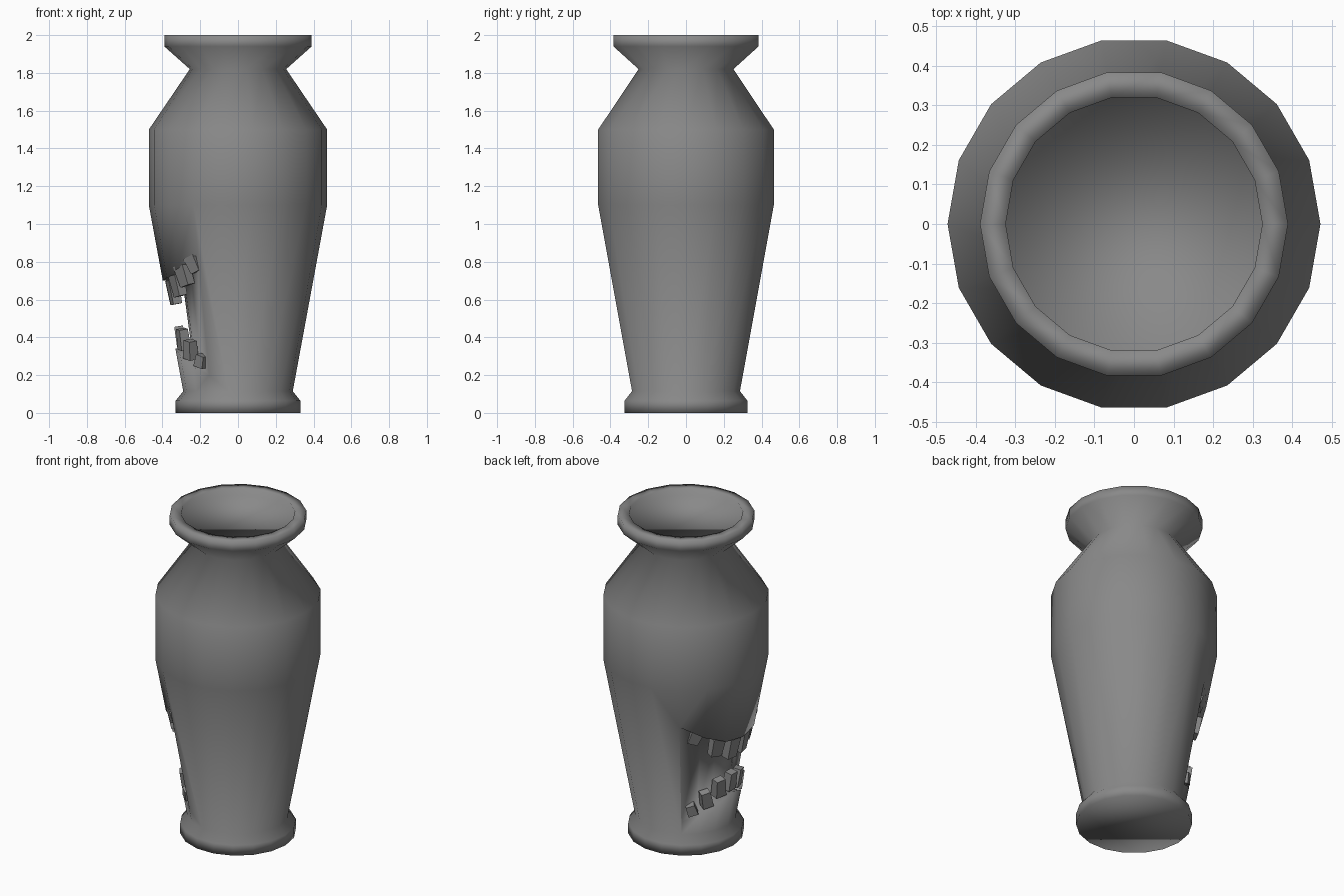
import bpy, bmesh
from math import radians, cos, sin
from mathutils import Matrix, Vector

if "Cube" in bpy.data.objects:
    bpy.data.objects.remove(bpy.data.objects["Cube"])

SIDES = 18
STEP = 360 / SIDES
# profile (radius, height) from foot to the shallow recess in the rim
PROFILE = [(0.33, 0), (0.33, 0.065), (0.29, 0.115), (0.472, 1.10), (0.472, 1.50),
           (0.255, 1.82), (0.39, 1.94), (0.39, 2.0), (0.325, 2.0), (0.325, 1.96)]
WALL = 2                       # profile segment that carries the mouth
FIRST, LAST = 6, 12            # mouth columns: 120 to 240 degrees

# lip heights and recess depth, from the corner to the middle
UPPER = [0.85, 0.77, 0.715, 0.70]
LOWER = [0.20, 0.245, 0.30, 0.34]
DEPTH = [1.0, 0.80, 0.76, 0.74]

stone = bpy.data.materials.new("dark_grey")
stone.diffuse_color = (0.25, 0.25, 0.25, 1)
stone.use_nodes = True
stone.node_tree.nodes["Principled BSDF"].inputs["Base Color"].default_value = stone.diffuse_color


def polar(r, deg, z):
    return Vector((r * cos(radians(deg)), r * sin(radians(deg)), z))


def wall_radius(z):
    (r0, z0), (r1, z1) = PROFILE[WALL], PROFILE[WALL + 1]
    return r0 + (r1 - r0) * (z - z0) / (z1 - z0)


def finish(bm, name, angle):
    mesh = bpy.data.meshes.new(name)
    bm.to_mesh(mesh)
    bm.free()
    mesh.materials.append(stone)
    ob = bpy.data.objects.new(name, mesh)
    bpy.context.collection.objects.link(ob)
    bpy.ops.object.select_all(action='DESELECT')
    ob.select_set(True)
    bpy.context.view_layer.objects.active = ob
    bpy.ops.object.shade_smooth_by_angle(angle=radians(angle))
    return ob


# mouth columns: wall below, lower ledge, recessed back, upper ledge, wall above
bm = bmesh.new()
rings = [[bm.verts.new(polar(r, i * STEP, z)) for i in range(SIDES)] for r, z in PROFILE]
columns = []
for i in range(FIRST, LAST + 1):
    k = min(i - FIRST, LAST - i)
    lo, hi = (bm.verts.new(polar(wall_radius(z), i * STEP, z)) for z in (LOWER[k], UPPER[k]))
    lo_in, hi_in = lo, hi
    if k:
        lo_in, hi_in = (bm.verts.new(polar(wall_radius(z) * DEPTH[k], i * STEP, z))
                        for z in (LOWER[k], UPPER[k]))
    columns.append((rings[WALL][i], lo, lo_in, hi_in, hi, rings[WALL + 1][i]))
for c, d in zip(columns, columns[1:]):
    for n in range(5):
        bm.faces.new(list(dict.fromkeys((c[n], d[n], d[n + 1], c[n + 1]))))

# vase body around the mouth; the neighbours share the mouth corners
for s in range(len(rings) - 1):
    a, b = rings[s], rings[s + 1]
    for i in range(SIDES):
        if s == WALL and FIRST <= i < LAST:
            continue
        j = (i + 1) % SIDES
        loop = [a[i], a[j], b[j], b[i]]
        if s == WALL and j == FIRST:
            loop[2:2] = [columns[0][1], columns[0][4]]
        if s == WALL and i == LAST:
            loop += [columns[-1][4], columns[-1][1]]
        bm.faces.new(loop)
bm.faces.new(rings[0][::-1])
bm.faces.new(rings[-1])
finish(bm, "vase_body", 180)


# teeth: tapered blocks, leaning with the wall and fanned along the lips
def tooth(bm, deg, r, z, size, roll, taper):
    m = (Matrix.Translation(polar(r, deg, z)) @ Matrix.Rotation(radians(deg), 4, 'Z')
         @ Matrix.Rotation(radians(10), 4, 'Y') @ Matrix.Rotation(radians(roll), 4, 'X'))
    for v in bmesh.ops.create_cube(bm, size=1)['verts']:
        f = 0.85 if v.co.z * taper > 0 else 1.0
        v.co = m @ Vector((v.co.x * size[0] * f, v.co.y * size[1] * f, v.co.z * size[2]))


def tooth_row(name, row, taper):
    bm = bmesh.new()
    for off, r, z, size, roll in row:
        tooth(bm, 180 + off, r, z, size, roll, taper)
    finish(bm, name, 30)


BIG, MID, SMALL = (0.055, 0.085, 0.13), (0.055, 0.08, 0.115), (0.055, 0.07, 0.09)
tooth_row("upper_teeth", [
    (-47, 0.365, 0.765, SMALL, -20),
    (-26, 0.355, 0.68, MID, -6),
    (-7, 0.345, 0.64, BIG, -3),
    (12, 0.345, 0.64, BIG, 3),
    (27, 0.355, 0.675, MID, 8),
    (40, 0.37, 0.73, MID, 14),
    (53, 0.385, 0.79, SMALL, 22)], -1)
tooth_row("lower_teeth", [
    (side * off, r, z, size, side * roll) for off, r, z, size, roll in (
        (0, 0.305, 0.405, (0.055, 0.07, 0.11), 0),
        (17, 0.303, 0.39, (0.055, 0.07, 0.11), -6),
        (33, 0.30, 0.335, (0.055, 0.065, 0.10), -12),
        (49, 0.295, 0.275, (0.05, 0.06, 0.065), -18))
    for side in ((-1, 1) if off else (1,))], 1)
